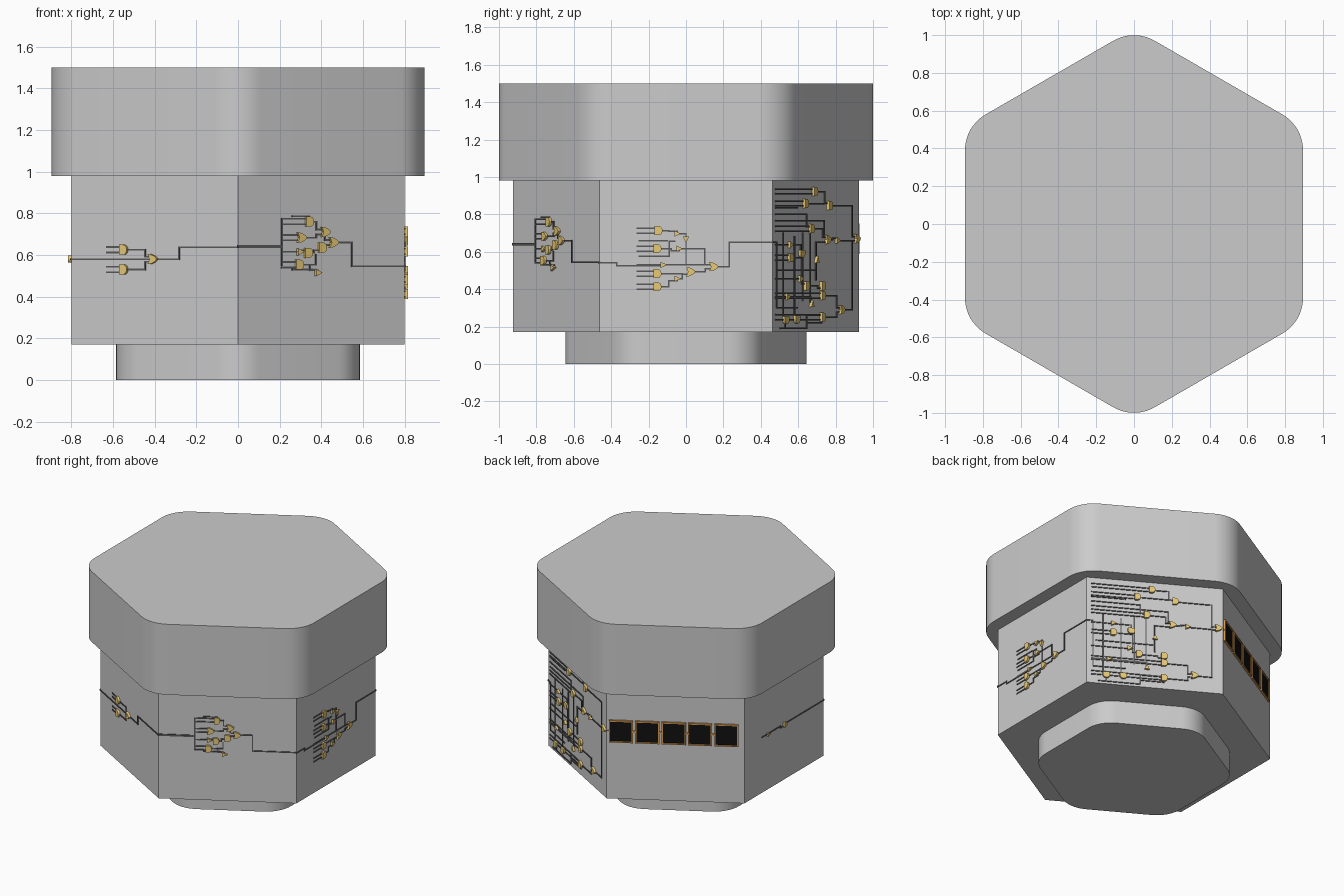
import bpy, bmesh, math
from mathutils import Matrix, Vector

if "Cube" in bpy.data.objects:
    bpy.data.objects.remove(bpy.data.objects["Cube"])

APOTHEM = 0.80
HALF = 0.4625            # half the width of one body face


def material(name, rgb):
    m = bpy.data.materials.new(name)
    m.diffuse_color = (*rgb, 1)
    m.use_nodes = True
    m.node_tree.nodes["Principled BSDF"].inputs["Base Color"].default_value = m.diffuse_color
    return m


GOLD = material("gold", (0.80, 0.58, 0.18))
WIRE = material("dark_wire", (0.10, 0.10, 0.10))
ORANGE = material("copper_frame", (0.70, 0.33, 0.08))
BLACK = material("black_glass", (0.005, 0.005, 0.005))


def prism(bm, pts, lo, hi):
    """Extrude a counter-clockwise 2D outline from height lo to hi."""
    a = [bm.verts.new((x, y, lo)) for x, y in pts]
    b = [bm.verts.new((x, y, hi)) for x, y in pts]
    bm.faces.new(a[::-1])
    bm.faces.new(b)
    for i in range(len(pts)):
        j = (i + 1) % len(pts)
        bm.faces.new((a[i], a[j], b[j], b[i]))


def finish(bm, name, mat=None, smooth=False):
    me = bpy.data.meshes.new(name)
    bm.to_mesh(me)
    bm.free()
    ob = bpy.data.objects.new(name, me)
    bpy.context.collection.objects.link(ob)
    if mat:
        me.materials.append(mat)
    if smooth:
        bpy.context.view_layer.objects.active = ob
        ob.select_set(True)
        bpy.ops.object.shade_smooth_by_angle(angle=math.radians(25))
        ob.select_set(False)
    return ob


def hexagon(name, apothem, radius, lo, hi):
    """Hexagonal block with a corner on +y; corners rounded by radius."""
    pts = []
    for k in range(6):
        mid = math.radians(90 + 60 * k)
        d = (apothem - radius) / math.cos(math.pi / 6)
        steps = 10 if radius else 0
        if not steps:
            pts.append((d * math.cos(mid), d * math.sin(mid)))
            continue
        for s in range(steps + 1):
            t = mid + math.radians(-30 + 60 * s / steps)
            pts.append((d * math.cos(mid) + radius * math.cos(t),
                        d * math.sin(mid) + radius * math.sin(t)))
    bm = bmesh.new()
    prism(bm, pts, lo, hi)
    finish(bm, name, smooth=radius > 0)


def face_matrix(deg):
    """Map (u along face, z, outward) onto the body face at this angle."""
    a = math.radians(deg)
    n = Vector((math.cos(a), math.sin(a), 0))
    u = Vector((-math.sin(a), math.cos(a), 0))
    m = Matrix((u, Vector((0, 0, 1)), n)).transposed().to_4x4()
    m.translation = n * APOTHEM
    return m


def rect(bm, u0, u1, v0, v1, lo, hi):
    prism(bm, [(u0, v0), (u1, v0), (u1, v1), (u0, v1)], lo, hi)


def outline(kind, s):
    """Gate outlines pointing along +u: A = D shape, O = pointed, N = triangle."""
    if kind == "N":
        return [(-.35 * s, -.35 * s), (.4 * s, 0), (-.35 * s, .35 * s)]
    ts = [math.radians(-90 + 180 * i / 10) for i in range(11)]
    if kind == "A":
        return ([(-.42 * s, -.5 * s)] + [(.45 * s * math.cos(t), .5 * s * math.sin(t)) for t in ts]
                + [(-.42 * s, .5 * s)])
    nose = [((.55 - .75 * abs(k) ** 1.8) * s, .5 * k * s) for k in (-1, -.75, -.5, -.25, 0, .25, .5, .75, 1)]
    back = [((-.28 - .2 * abs(k)) * s, .5 * k * s) for k in (1, .5, 0, -.5, -1)]
    return nose + back


def circuit(name, deg, start, gates, links, paths, size=0.048):
    """gates: (kind, u, z, direction); links join outputs to inputs; paths are extra wires."""
    gm, wm, w = bmesh.new(), bmesh.new(), 0.004

    def wire(pts):
        for (a, b), (c, d) in zip(pts, pts[1:]):
            rect(wm, min(a, c) - w, max(a, c) + w, min(b, d) - w, max(b, d) + w, -0.002, 0.005)

    # Gates
    for kind, u, z, turn in gates:
        c, s = math.cos(math.radians(turn)), math.sin(math.radians(turn))
        prism(gm, [(u + x * c - y * s, z + x * s + y * c) for x, y in outline(kind, size)],
              -0.002, 0.016)
    # Connections between gates
    fed = set()
    for i, j in links:
        (_, u0, z0, _), (_, u1, z1, t) = gates[i], gates[j]
        fed.add(j)
        if t:
            wire([(u0, z0), (u1, z0), (u1, z1)])
        else:
            off = 0.012 if z0 > z1 else -0.012
            m = u1 - 0.045
            wire([(u0, z0), (m, z0), (m, z1 + off), (u1, z1 + off)])
    # Input stubs
    for j, (kind, u, z, turn) in enumerate(gates):
        if j not in fed and turn == 0:
            for off in ((0,) if kind == "N" else (-0.013, 0.013)):
                wire([(start, z + off), (u, z + off)])
    for p in paths:
        wire(p)
    for bm, part, mat in ((gm, "gates", GOLD), (wm, "wires", WIRE)):
        bm.transform(face_matrix(deg))
        finish(bm, f"{name}_{part}", mat)


# Main blocks
hexagon("base_foot", 0.585, 0.20, 0, 0.17)
hexagon("body", APOTHEM, 0, 0.17, 0.98)
hexagon("cap", 0.895, 0.22, 0.98, 1.5)

# Left face circuit
circuit("left", 180, -.26, [("N", -.19, .58, 0), ("A", .0, .58, 0)], [(0, 1)],
        [[(0, .58), (HALF, .58)]], 0.035)

# Front left circuit
circuit("front_left", 240, -.263,
        [("A", -.168, .625, 0), ("A", -.168, .53, 0), ("O", -.007, .58, 0)],
        [(0, 2), (1, 2)],
        [[(-HALF, .58), (-.01, .58)],
         [(0, .58), (.137, .58), (.137, .637), (HALF, .637)]])

# Front right circuit
circuit("front_right", 300, -.22,
        [("A", -.07, .76, 0), ("O", -.115, .683, 0), ("O", .018, .71, 0), ("O", .063, .66, 0),
         ("N", -.12, .615, 0), ("A", -.076, .61, 0), ("A", .002, .635, 0),
         ("A", -.126, .553, 0), ("N", -.02, .515, 0)],
        [(0, 2), (1, 2), (2, 3), (6, 3), (4, 5), (5, 6), (7, 8)],
        [[(-HALF, .637), (-.22, .643)], [(-.22, .55), (-.22, .77)],
         [(-.126, .553), (-.03, .553), (-.03, .60)],
         [(-.16, .785), (-.07, .785)], [(-.16, .53), (-.05, .53)],
         [(.063, .66), (.168, .66), (.168, .545), (HALF, .545)]])

# Right circuit
circuit("right", 0, -.26,
        [("A", -.147, .713, 0), ("N", -.046, .697, 0), ("A", -.153, .617, 0),
         ("N", -.035, .617, 0), ("N", -.12, .53, 0), ("A", -.153, .483, 0),
         ("A", -.153, .413, 0), ("N", -.046, .456, 0), ("O", .024, .493, 0),
         ("O", .147, .52, 0), ("N", 0, .665, -90)],
        [(0, 1), (2, 3), (5, 8), (6, 7), (7, 8), (8, 9), (1, 10)],
        [[(-HALF, .542), (-.37, .542), (-.37, .525), (-.12, .525)],
         [(-.25, .575), (-.09, .575), (-.09, .655), (-.06, .655)],
         [(-.035, .617), (.1, .617), (.1, .53), (.147, .53)],
         [(0, .665), (0, .53), (.1, .53)], [(-.12, .53), (0, .53)],
         [(-.25, .66), (-.1, .66)],
         [(.147, .52), (.23, .52), (.23, .65), (HALF, .65)]])

# Back right circuit, the densest face
circuit("back_right", 60, -.43,
        [("A", -.02, .922, 0), ("A", -.118, .858, 0), ("A", .139, .847, 0), ("A", -.054, .724, 0),
         ("O", .118, .665, 0), ("N", .225, .66, 0), ("O", .43, .67, 0),
         ("N", -.28, .638, 0), ("A", -.28, .568, 0), ("A", -.16, .59, -90),
         ("N", 0, .558, 90), ("N", -.17, .456, 0), ("A", -.107, .418, 0),
         ("A", .064, .418, 0), ("A", .064, .365, 0), ("N", -.31, .359, 0),
         ("N", -.054, .322, 90), ("A", .064, .25, 0), ("O", .268, .29, 0),
         ("A", -.33, .235, -90), ("A", -.214, .238, -90)],
        [(0, 2), (1, 2), (3, 4), (4, 5), (5, 6), (7, 9), (8, 12), (11, 12),
         (12, 13), (14, 18), (17, 18), (15, 16)],
        [[(-HALF, .65), (-.42, .65), (-.42, .30), (-.2, .30)],
         [(-.43, .80), (-.1, .80), (-.1, .735), (-.054, .735)],
         [(-.43, .765), (.09, .765), (.09, .69)], [(-.43, .835), (-.2, .835)],
         [(-.35, .70), (-.35, .25)], [(-.23, .68), (-.23, .25)], [(-.14, .70), (-.14, .34)],
         [(-.06, .70), (-.06, .33)], [(0, .45), (0, .65), (.118, .65)],
         [(-.4, .50), (0, .50)], [(-.38, .19), (-.1, .19), (-.1, .26), (.05, .26)],
         [(.139, .847), (.386, .847), (.386, .68), (.43, .68)],
         [(.268, .29), (.386, .29), (.386, .66), (.43, .66)],
         [(-.33, .235), (-.33, .19)], [(-.1, .22), (.06, .22)]])

# Row of display panels on the back left face
frames, glass = bmesh.new(), bmesh.new()
z, half, rim = 0.67, 0.081, 0.009
for i in range(5):
    u = -0.366 + 0.177 * i
    rect(glass, u - half + rim, u + half - rim, z - half + rim, z + half - rim, -0.002, 0.006)
    for s in (-1, 1):
        a, b = sorted((s * half, s * (half - rim)))
        rect(frames, u + a, u + b, z - half, z + half, -0.002, 0.014)
        rect(frames, u - half + rim, u + half - rim, z + a, z + b, -0.002, 0.014)
    if i < 4:
        rect(frames, u + half, u + 0.177 - half, z - .006, z + .006, -0.002, 0.008)
rect(frames, -HALF, -0.366 - half, z - .004, z + .004, -0.002, 0.006)
for bm, part, mat in ((frames, "panel_frames", ORANGE), (glass, "panel_screens", BLACK)):
    bm.transform(face_matrix(120))
    finish(bm, part, mat)
